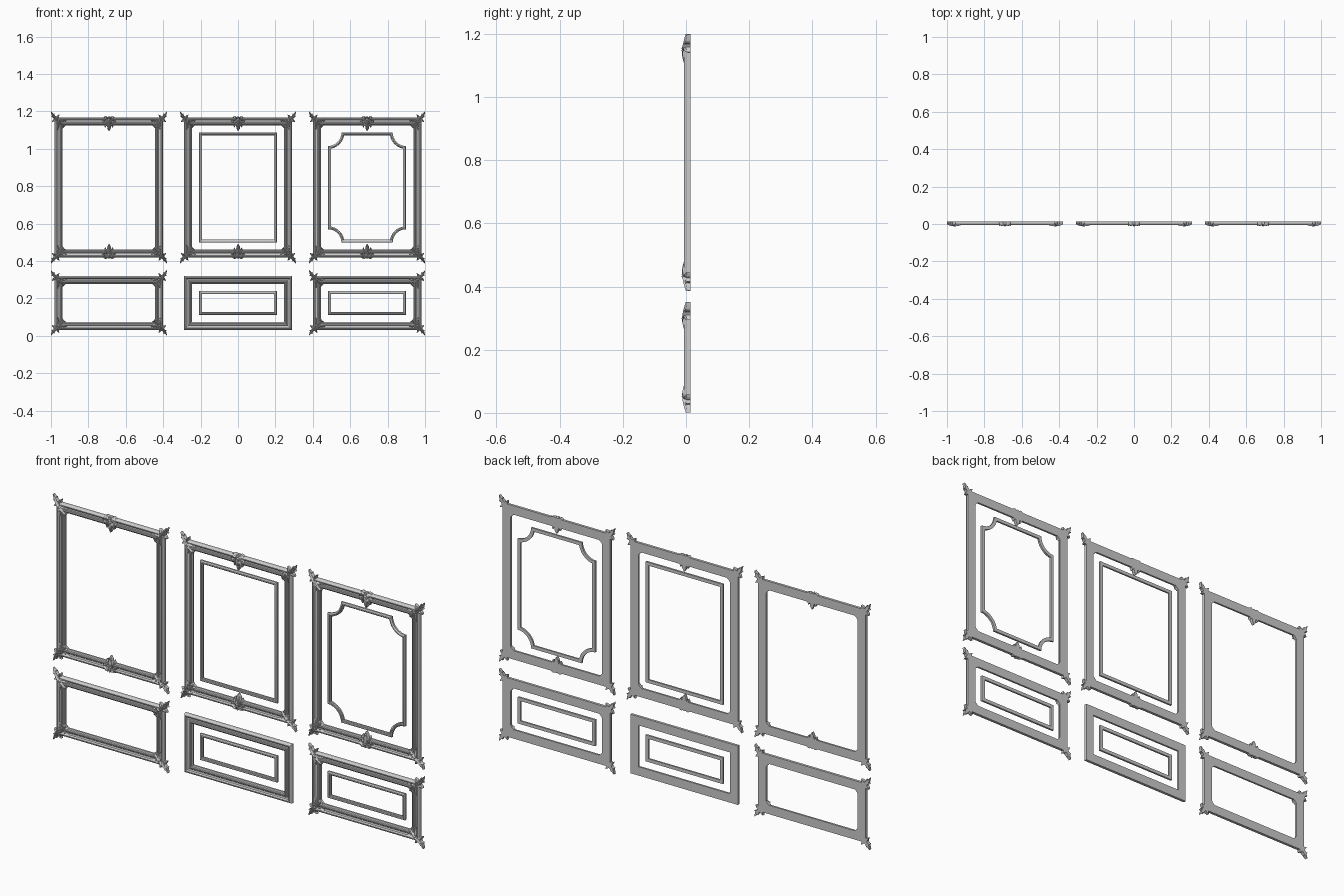
import bpy, bmesh, math
from mathutils import Vector, Matrix

if "Cube" in bpy.data.objects:
    bpy.data.objects.remove(bpy.data.objects["Cube"])

BACK = 0.0142          # wall plane
HX = 0.29              # half width of every outer frame
COLS = (-0.69, 0.0, 0.69)
UP, LOW = (0.418, 1.168), (0.032, 0.32)


def finish(name, bm, angle):
    bmesh.ops.recalc_face_normals(bm, faces=bm.faces)
    me = bpy.data.meshes.new(name)
    bm.to_mesh(me)
    bm.free()
    ob = bpy.data.objects.new(name, me)
    bpy.context.collection.objects.link(ob)
    bpy.ops.object.select_all(action='DESELECT')
    ob.select_set(True)
    bpy.context.view_layer.objects.active = ob
    bpy.ops.object.shade_smooth_by_angle(angle=math.radians(angle))
    return ob


def moulding(name, loop, profile):
    """Sweep a closed (inset, y) profile round a counter-clockwise xz loop with mitres."""
    bm = bmesh.new()
    rings = []
    for i, p in enumerate(loop):
        p, a, b = Vector(p), Vector(loop[i - 1]), Vector(loop[(i + 1) % len(loop)])
        d1, d2 = (p - a).normalized(), (b - p).normalized()
        n1, n2 = Vector((-d1.y, d1.x)), Vector((-d2.y, d2.x))
        m = (n1 + n2) / (1 + n1.dot(n2))
        rings.append([bm.verts.new((p.x + m.x * t, y, p.y + m.y * t)) for t, y in profile])
    k = len(profile)
    for i in range(len(rings)):
        r, s = rings[i - 1], rings[i]
        for j in range(k):
            bm.faces.new((r[j - 1], r[j], s[j], s[j - 1]))
    return finish(name, bm, 30)


def rect(cx, hx, z0, z1):
    return [(cx - hx, z0), (cx + hx, z0), (cx + hx, z1), (cx - hx, z1)]


def notched(cx, hx, z0, z1, r, n=8):
    """Rectangle with concave quarter-round corners."""
    pts = []
    for (x, z), a0 in zip(rect(cx, hx, z0, z1), (90, 180, 270, 360)):
        for i in range(n + 1):
            a = math.radians(a0 - 90 * i / n)
            pts.append((x + r * math.cos(a), z + r * math.sin(a)))
    return pts


# Moulding cross-sections: wide frame with two beads and a cove, thin inner bead
WIDE = [(0, BACK), (0, 0.002), (0.003, -0.003), (0.007, -0.0065), (0.011, -0.0065), (0.014, -0.003),
        (0.015, 0.001), (0.019, 0.003), (0.024, 0.002), (0.027, -0.001), (0.029, -0.001),
        (0.030, -0.004), (0.033, -0.0055), (0.036, -0.004), (0.038, 0.002), (0.043, 0.005), (0.043, BACK)]
THIN = [(0, BACK), (0, 0.005), (0.003, 0.003), (0.005, 0.0), (0.008, -0.001), (0.011, 0.0),
        (0.012, 0.004), (0.016, 0.006), (0.016, BACK)]


def leaf(bm, M, pts, width, height, lobes=3):
    """Carved leaf along a cubic bezier, lobed edges, raised ribs, flat back."""
    a, b, c, d = (Vector(p) for p in pts)
    n, m, rows = 18, 5, []
    for i in range(n + 1):
        t = 0.02 + 0.98 * i / n
        s = 1 - t
        p = a * s**3 + b * 3 * s * s * t + c * 3 * s * t * t + d * t**3
        v = ((b - a) * s * s + (c - b) * 2 * s * t + (d - c) * t * t).normalized()
        nrm = Vector((-v.y, v.x))
        w = width * max(0.02, math.sin(math.pi * t**0.8)) ** 0.7 * (1 - 0.3 * ((t * lobes) % 1))
        h = height * (0.5 + 0.5 * math.sin(math.pi * (0.2 + 0.75 * t)))
        row = []
        for j in range(-m, m + 1):
            q = p + nrm * (w * j / m)
            rib = (1 - 0.45 * (j / m) ** 2) * (0.86 if abs(j) in (1, 3) else 1)
            row.append(bm.verts.new(M @ Vector((q.x, BACK - h * rib, q.y))))
        for j in (1, -1):     # back edge
            q = p + nrm * (w * j)
            row.append(bm.verts.new(M @ Vector((q.x, BACK, q.y))))
        rows.append(row)
    k = len(rows[0])
    for r, s in zip(rows, rows[1:]):
        for j in range(k):
            bm.faces.new((r[j - 1], r[j], s[j], s[j - 1]))
    bm.faces.new(rows[0])
    bm.faces.new(rows[-1])


def boss(bm, M, u, v, r, height):
    """Rounded bead sitting on the wall plane."""
    T = M @ Matrix.Translation((u, BACK, v)) @ Matrix.Diagonal((r, height, r, 1))
    out = bmesh.ops.create_uvsphere(bm, u_segments=14, v_segments=10, radius=1, matrix=T)
    bmesh.ops.bisect_plane(bm, geom=out['verts'] + list({e for w in out['verts'] for e in w.link_edges})
                           + list({f for w in out['verts'] for f in w.link_faces}),
                           plane_co=(0, BACK, 0), plane_no=(0, 1, 0), clear_outer=True)
    bmesh.ops.holes_fill(bm, edges=[e for e in bm.edges if e.is_boundary], sides=0)


def place(x, z, sx, sz):
    return Matrix.Translation((x, 0, z)) @ Matrix.Diagonal((sx, 1, sz, 1))


def corner_ornament(name, x, z, sx, sz):
    bm, M = bmesh.new(), place(x, z, sx, sz)
    # diagonal horn leaf
    leaf(bm, M, [(-.052, -.052), (-.03, -.03), (.004, -.004), (.02, .031)], .014, .0265, 4)
    for k in (0, 1):
        sw = (lambda *ps: [(q, p) for p, q in ps]) if k else (lambda *ps: list(ps))
        # leaf along the rail, outer tuft, and inner curl
        leaf(bm, M, sw((-.012, -.014), (-.03, -.012), (-.05, -.022), (-.066, -.016)), .012, .025, 3)
        leaf(bm, M, sw((-.022, -.014), (-.012, -.004), (-.014, .006), (-.026, .015)), .008, .023, 2)
        leaf(bm, M, sw((-.016, -.01), (-.002, -.006), (.006, .004), (.003, .021)), .007, .023, 2)
        leaf(bm, M, sw((-.03, -.03), (-.036, -.046), (-.05, -.046), (-.06, -.042)), .007, .022, 2)
        boss(bm, M, *sw((-.052, -.038))[0], .006, .022)
    boss(bm, M, -.021, -.021, .010, .0282)
    return finish(name, bm, 50)


def centre_ornament(name, x, z, sz):
    bm, M = bmesh.new(), place(x, z, 1, sz)
    # main drooping leaf
    leaf(bm, M, [(0, .006), (0, -.02), (.002, -.05), (0, -.074)], .017, .027, 4)
    for s in (-1, 1):
        # side leaves, shoulder scrolls
        leaf(bm, M, [(0, -.008), (s * .014, -.004), (s * .032, -.012), (s * .036, -.03)], .010, .024, 3)
        leaf(bm, M, [(0, -.018), (s * .012, -.026), (s * .022, -.036), (s * .019, -.056)], .010, .023, 3)
        leaf(bm, M, [(0, -.01), (s * .01, 0), (s * .02, .004), (s * .034, -.004)], .007, .023, 2)
        boss(bm, M, s * .028, -.026, .008, .024)
    boss(bm, M, 0, -.014, .011, .0282)
    return finish(name, bm, 50)


names = ("left", "middle", "right")
for cx, n in zip(COLS, names):
    for level, (z0, z1) in (("upper", UP), ("lower", LOW)):
        moulding(f"{n}_{level}_frame", rect(cx, HX, z0, z1), WIDE)
        # the middle lower frame is plain
        if (n, level) != ("middle", "lower"):
            for sx in (-1, 1):
                for z, sz in ((z0, -1), (z1, 1)):
                    corner_ornament(f"{n}_{level}_corner_leaf", cx + sx * HX, z, sx, sz)
    centre_ornament(f"{n}_top_crest", cx, UP[1], 1)
    centre_ornament(f"{n}_bottom_crest", cx, UP[0], -1)

# Inner panel mouldings
moulding("middle_upper_inner_panel", rect(0, 0.209, 0.498, 1.087), THIN)
moulding("right_upper_inner_panel", notched(0.69, 0.209, 0.498, 1.087, 0.072), THIN)
for cx, n in zip(COLS[1:], names[1:]):
    moulding(f"{n}_lower_inner_panel", rect(cx, 0.209, 0.112, 0.241), THIN)
